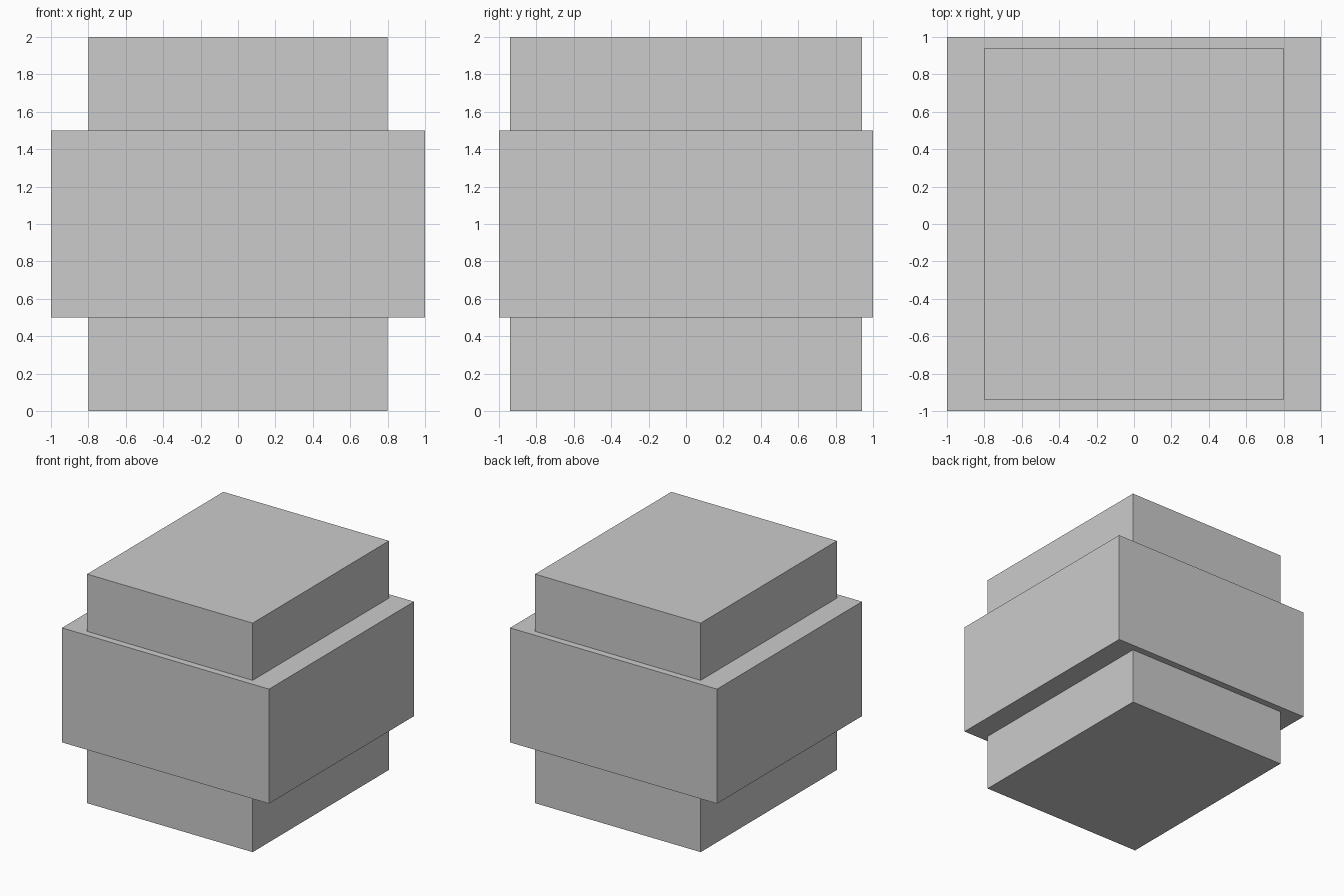
import bpy

if "Cube" in bpy.data.objects:
    bpy.data.objects.remove(bpy.data.objects["Cube"])


def add_box(name, size, z_bottom):
    """Box centred on x and y, standing on z_bottom."""
    bpy.ops.mesh.primitive_cube_add(size=1, location=(0, 0, z_bottom + size[2] / 2))
    box = bpy.context.object
    box.name = name
    box.scale = size
    bpy.ops.object.transform_apply(location=False, rotation=False, scale=True)
    return box


# Inner block running the full height, visible above and below the band
add_box("core_block", (1.6, 1.88, 2.0), 0.0)

# Wider band around the middle
add_box("middle_band", (2.0, 2.0, 1.0), 0.5)
